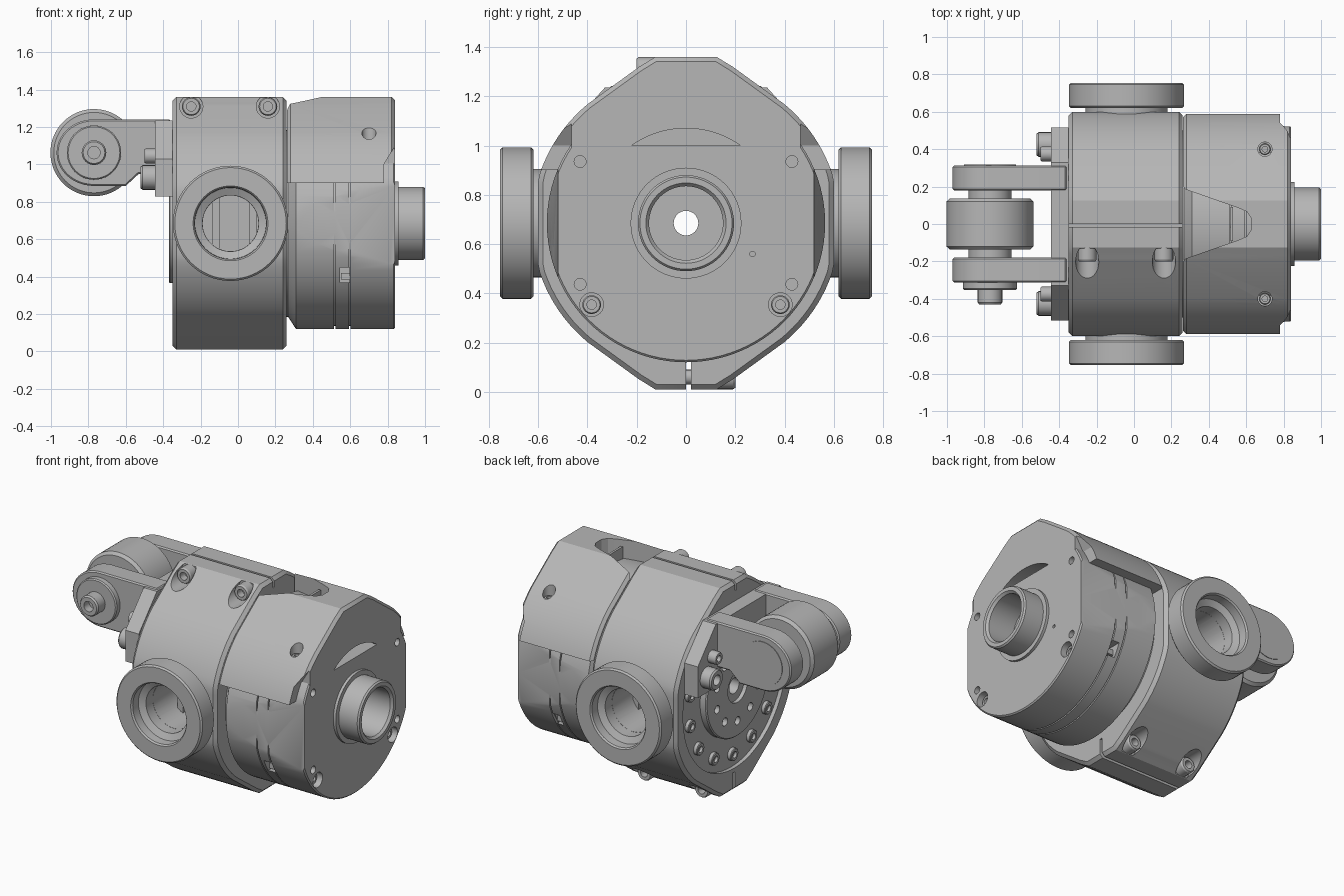
import bpy, bmesh, math

if "Cube" in bpy.data.objects:
    bpy.data.objects.remove(bpy.data.objects["Cube"])

CZ = 0.685                       # height of the main axis
grey = bpy.data.materials.new("machined_grey")
grey.diffuse_color = (0.47, 0.47, 0.47, 1)
grey.use_nodes = True
grey.node_tree.nodes["Principled BSDF"].inputs["Base Color"].default_value = grey.diffuse_color
PLACE = {'x': lambda u, v, t: (t, u, v),
         'y': lambda u, v, t: (u, t, v),
         'z': lambda u, v, t: (u, v, t)}


def finish(name, bm):
    bmesh.ops.recalc_face_normals(bm, faces=bm.faces[:])
    me = bpy.data.meshes.new(name)
    bm.to_mesh(me)
    bm.free()
    ob = bpy.data.objects.new(name, me)
    bpy.context.collection.objects.link(ob)
    me.materials.append(grey)
    return ob


def skin(name, rings, closed=False):
    """Join rings of points with quads and cap the ends unless closed."""
    bm = bmesh.new()
    vs = [[bm.verts.new(p) for p in r] for r in rings]
    n = len(vs[0])
    pairs = list(zip(vs, vs[1:])) + ([(vs[-1], vs[0])] if closed else [])
    for a, b in pairs:
        for i in range(n):
            bm.faces.new((a[i], a[(i + 1) % n], b[(i + 1) % n], b[i]))
    if not closed:
        bm.faces.new(vs[0])
        bm.faces.new(vs[-1])
    return finish(name, bm)


def prism(name, pts, axis, a, b):
    return skin(name, [[PLACE[axis](u, v, t) for u, v in pts] for t in (a, b)])


def lathe(name, prof, axis, c, n=64, closed=False):
    """Revolve (position, radius) pairs about an axis through c."""
    return skin(name, [[PLACE[axis](c[0] + r * math.cos(2 * math.pi * i / n),
                                    c[1] + r * math.sin(2 * math.pi * i / n), t)
                        for i in range(n)] for t, r in prof], closed)


def cyl(name, axis, c, a, b, r, n=32):
    return lathe(name, [(a, r), (b, r)], axis, c, n)


def box(name, x, y, z):
    return prism(name, [(x[0], y[0]), (x[1], y[0]), (x[1], y[1]), (x[0], y[1])], 'z', *z)


def screw(name, axis, c, a, b, r):
    """Cap screw from base a to head face b, with a socket."""
    d = b - a
    return lathe(name, [(a, r), (b - d * .12, r), (b, r * .88), (b, r * .5),
                        (a + d * .4, r * .5)], axis, c, 24)


def apply(ob, mod):
    bpy.context.view_layer.objects.active = ob
    bpy.ops.object.modifier_apply(modifier=mod.name)


def cut(ob, *cutters):
    for c in cutters:
        m = ob.modifiers.new("cut", 'BOOLEAN')
        m.operation, m.solver, m.object = 'DIFFERENCE', 'EXACT', c
        apply(ob, m)
        bpy.data.objects.remove(c)


def bevel(ob, w):
    m = ob.modifiers.new("edge", 'BEVEL')
    m.width, m.segments, m.limit_method, m.angle_limit = w, 1, 'ANGLE', math.radians(50)
    apply(ob, m)


# Housing cross-section: circle with flattened sides, diagonals, top and bottom
quarter = [(min(.6, .627 * math.cos(a)), .627 * math.sin(a))
           for a in [math.radians(50.5 * i / 16) for i in range(1, 17)]]
quarter += [(.19, .635), (.165, .65), (.125, .675)]
half = [(-y, z) for y, z in quarter]
upper = quarter + half[::-1]
section = [(y, z + CZ) for y, z in upper + [(-y, -z) for y, z in upper]]


def bore():
    return cyl("bore", 'x', (0, CZ), -1, 1.1, .05)


# Clamp housing with side bores, clamping slits and a flange recess
clamp = prism("clamp_housing", section, 'x', -.35, .26)
bevel(clamp, .02)
cut(clamp, bore(), cyl("c", 'x', (0, CZ), -.4, -.325, .53, 64),
    box("c", (-.4, .3), (0, .02), (-.1, .13)),
    box("c", (-.4, .3), (-.015, 0), (1.3, 1.5)))
for s in (-1, 1):
    cut(clamp, cyl("c", 'y', (-.04, CZ), s * .3, s * .7, .149, 48))
    # Clamping screws, upper front and lower back
    for x in (-.25, .16):
        z = CZ - s * .625
        cut(clamp, cyl("c", 'y', (x, z), s * .13, s * .6, .062))
        screw("clamp_screw", 'y', (x, z), s * .12, s * .2, .05)
        if s > 0:
            cyl("clamp_screw_shank", 'y', (x, z), -.05, .15, .03, 16)

# Side trunnions
for s in (-1, 1):
    lathe("trunnion_neck", [(s * .58, .22), (s * .63, .22), (s * .63, .15), (s * .58, .15)],
          'y', (-.04, CZ), 64, True)
    lathe("trunnion_ring", [(s * t, r) for t, r in (
        (.62, .15), (.62, .298), (.63, .308), (.745, .308), (.755, .298),
        (.755, .2), (.745, .192), (.69, .19), (.67, .15))], 'y', (-.04, CZ), 64, True)
    box("inner_strip", (-.14, -.10), sorted((s * .29, s * .42)), (.55, .82))
    box("inner_plate", (.06, .1), sorted((s * .29, s * .4)), (.55, .82))

# Lower drum with grooves, tapered side flats and small slots
prof = [(.2, .5), (.268, .5), (.31, .565)]
for g in (.518, .597):
    prof += [(g - .004, .565), (g - .004, .55), (g + .004, .55), (g + .004, .565)]
drum = lathe("drum", prof + [(.832, .565), (.84, .557)], 'x', (0, CZ), 96)
cut(drum, bore(), cyl("c", 'x', (0, CZ), .8, .9, .15, 64))
for s in (-1, 1):
    cut(drum, prism("c", [(.3, s * .565), (.86, s * .518), (.86, s * .7), (.3, s * .7)],
                    'z', .45, 1.2),
        box("c", (.545, .595), sorted((s * .42, s * .7)), (.37, .45)))
    box("slot_pin", (.55, .595), sorted((s * .4, s * .465)), (.385, .42))

# Upper shell over the drum, with end notches and tapered top window
shell = prism("upper_shell", section, 'x', .262, .84)
bevel(shell, .018)
window = [(.2, -.24), (.24, -.23), (.275, -.185), (.56, -.085), (.605, -.065), (.627, -.03),
          (.627, .03), (.605, .065), (.56, .085), (.275, .185), (.24, .23), (.2, .24)]
cut(shell, box("c", (.1, 1), (-.8, .8), (-.1, .9)), prism("c", window, 'z', 1.1, 1.5))
for s in (-1, 1):
    cut(shell, prism("c", [(.78, .8), (.9, .8), (.9, 1.15), (.84, 1.1), (.78, 1.0)],
                     'y', s * .465, s * .8),
        cyl("c", 'z', (.7, s * .4), 1.1, 1.5, .038))
    screw("shell_screw", 'z', (.7, s * .4), 1.09, 1.13, .03)
screw("window_screw", 'x', (0, 1.2), .5, .58, .04)
box("window_stop", (.515, .53), (-.09, .09), (1.09, 1.32))

# End face: crescent opening, small holes and screws
crescent = [(.385 * math.sin(a), CZ + .385 * math.cos(a))
            for a in [math.radians(-35 + 70 * i / 20) for i in range(21)]]
for ob in (drum, shell):
    cut(ob, prism("c", crescent, 'x', .74, .9))
    for s in (-1, 1):
        cut(ob, cyl("c", 'x', (s * .43, .935), .78, .9, .024, 20))
for s in (-1, 1):
    cut(drum, cyl("c", 'x', (s * .43, .437), .78, .9, .024, 20),
        cyl("c", 'x', (s * .383, .354), .76, .9, .048))
    screw("end_screw", 'x', (s * .383, .354), .75, .81, .038)
cut(drum, cyl("c", 'x', (.27, .56), .82, .9, .011, 12))

# Nose tube
lathe("nose_tube", [(.8, .225), (.858, .225), (.858, .195), (.99, .195), (1.0, .187),
                    (1.0, .163), (.985, .15), (.8, .15)], 'x', (0, CZ), 64, True)

# Flange disc with hole circle, plus the screws around it
disc = lathe("flange_disc", [(-.3, .32), (-.363, .32), (-.37, .313)], 'x', (0, CZ))
cut(disc, bore(), cyl("c", 'x', (0, CZ), -.4, -.345, .1))
for i in range(10):
    a = math.tau * (i + .5) / 10
    cut(disc, cyl("c", 'x', (.22 * math.cos(a), CZ + .22 * math.sin(a)), -.4, -.34, .026, 16))
for i in range(14):
    a = math.tau * (i + .5) / 14
    screw("flange_screw", 'x', (.445 * math.cos(a), CZ + .445 * math.sin(a)), -.32, -.35, .04)

# Roller bracket: mounting plate, two arms and mounting screws
side = [(.3, .93), (.34, .828), (.515, .828), (.515, 1.03), (.33, 1.235)]
plate = prism("bracket_plate", side + [(-y, z) for y, z in side[::-1]], 'x', -.445, -.35)
AX, AZ = -.77, 1.063
arm = [(AX + .2 * math.cos(a), AZ + .178 * math.sin(a))
       for a in [math.radians(90 + 180 * i / 24) for i in range(25)]]
arm += [(-.6, .885), (-.53, .95), (-.36, .95), (-.36, 1.241)]
for s in (-1, 1):
    bevel(prism("bracket_arm", arm, 'y', s * .18, s * .313), .008)
    screw("bracket_screw", 'x', (s * .425, .93), -.44, -.52, .066)
    screw("bracket_screw_upper", 'x', (s * .375, 1.045), -.44, -.5, .04)

# Roller on its pin
lathe("roller", [(-.137, .215), (-.12, .233), (.12, .233), (.137, .215)], 'y', (AX, AZ))
cyl("roller_spacer", 'y', (AX, AZ), -.185, .185, .115)
lathe("pin_washer", [(-.3, .145), (-.345, .145), (-.352, .138)], 'y', (AX, AZ), 48)
screw("pin_head", 'y', (AX, AZ), -.34, -.43, .066)
cyl("pin_end", 'y', (AX, AZ), .3, .317, .14, 48)

# Smooth rounded surfaces, keep hard edges
bpy.ops.object.select_all(action='SELECT')
bpy.ops.object.shade_smooth_by_angle(angle=math.radians(28))
